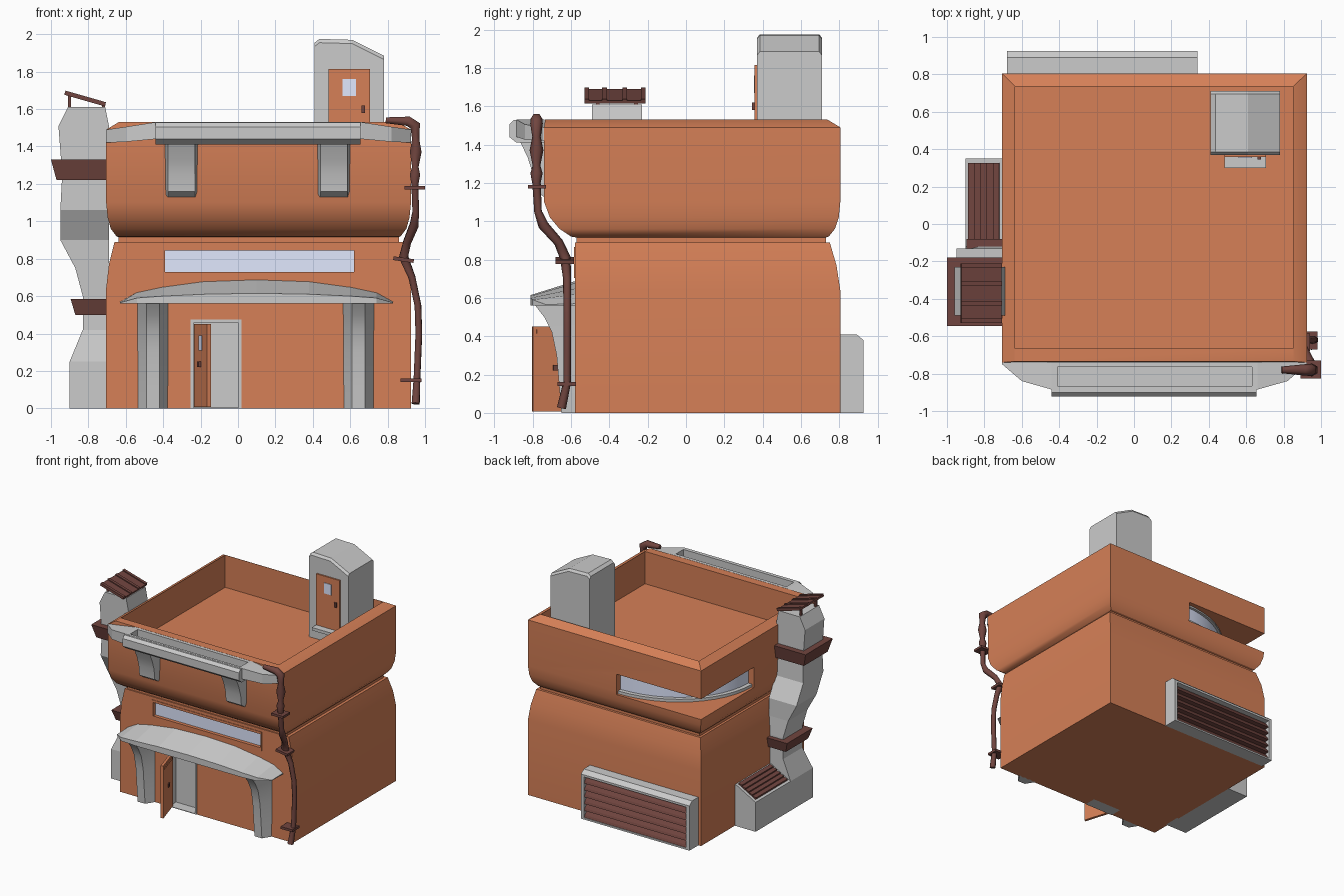
import bpy, bmesh, math
from mathutils import Matrix

if "Cube" in bpy.data.objects:
    bpy.data.objects.remove(bpy.data.objects["Cube"])

def material(name, rgb):
    m = bpy.data.materials.new(name)
    m.diffuse_color = (*rgb, 1)
    m.use_nodes = True
    m.node_tree.nodes["Principled BSDF"].inputs["Base Color"].default_value = m.diffuse_color
    return m

CLAY = material("clay", (.67, .215, .095))
RUST = material("rust", (.165, .06, .05))
GLASS = material("glass", (.75, .81, 1))

def finish(ob, mat, smooth=None):
    if mat:
        ob.data.materials.append(mat)
    if smooth:
        bpy.ops.object.select_all(action='DESELECT')
        ob.select_set(True)
        bpy.context.view_layer.objects.active = ob
        bpy.ops.object.shade_smooth_by_angle(angle=math.radians(smooth))
    return ob

def loft(name, rings, mat=None, smooth=None):
    """Closed skin through rings that all have the same number of points."""
    bm = bmesh.new()
    vs = [[bm.verts.new(p) for p in r] for r in rings]
    n = len(rings[0])
    for a, b in zip(vs, vs[1:]):
        for i in range(n):
            j = (i + 1) % n
            bm.faces.new((a[i], a[j], b[j], b[i]))
    bm.faces.new(vs[0][::-1])
    bm.faces.new(vs[-1])
    bmesh.ops.recalc_face_normals(bm, faces=bm.faces)
    me = bpy.data.meshes.new(name)
    bm.to_mesh(me)
    bm.free()
    ob = bpy.data.objects.new(name, me)
    bpy.context.collection.objects.link(ob)
    return finish(ob, mat, smooth)

def rect(x0, x1, y0, y1, z):
    return [(x0, y0, z), (x1, y0, z), (x1, y1, z), (x0, y1, z)]

def box(name, x, y, z, mat=None, rot=None):
    """Box from ranges; rot = (angle, axis) turns it about its centre."""
    ob = loft(name, [rect(*x, *y, z[0]), rect(*x, *y, z[1])], mat)
    if rot:
        c = Matrix.Translation((sum(x) / 2, sum(y) / 2, sum(z) / 2))
        ob.data.transform(c @ Matrix.Rotation(math.radians(rot[0]), 4, rot[1]) @ c.inverted())
    return ob

def cut(ob, *cutters):
    for c in cutters:
        m = ob.modifiers.new("cut", 'BOOLEAN')
        m.operation, m.solver, m.object = 'DIFFERENCE', 'EXACT', c
        c.hide_render = True
        c.hide_set(True)

# Main body: lower storey, groove, rounded upper storey, parapet and sunken roof
body = loft("building_body", [rect(*r) for r in (
    (-.705, .925, -.58, .805, 0), (-.705, .925, -.58, .805, .64), (-.69, .91, -.58, .785, .77),
    (-.66, .885, -.58, .75, .89), (-.64, .86, -.57, .73, .89), (-.64, .86, -.57, .73, .915),
    (-.65, .87, -.60, .745, .92), (-.68, .90, -.66, .777, .96), (-.697, .917, -.71, .797, 1.02),
    (-.705, .925, -.74, .805, 1.10), (-.705, .925, -.74, .805, 1.49), (-.638, .853, -.735, .738, 1.53),
    (-.636, .851, -.665, .736, 1.53), (-.636, .851, -.665, .736, 1.255))], CLAY, 30)
window_cutter = box("window_cutter", (-.39, .62), (-.7, -.545), (.73, .845))
door_cutter = box("door_cutter", (-.255, .02), (-.7, -.48), (-.1, .475))
corner_cutter = box("corner_window_cutter", (-.8, .09), (.09, .9), (1.075, 1.25))
cut(body, window_cutter, door_cutter, corner_cutter)

# Wide front window
cut(box("front_window_frame", (-.41, .63), (-.584, -.56), (.705, .865), CLAY), window_cutter)
box("front_window_glass", (-.39, .62), (-.555, -.54), (.73, .845), GLASS)

# Curved glass set in the back left corner
def pie(name, grow, z0, z1, mat):
    arc = [(.09, .09)] + [(.09 - (.74 + grow) * math.sin(t), .09 + (.66 + grow) * math.cos(t))
                          for t in [math.pi / 2 * i / 12 for i in range(13)]]
    return loft(name, [[(x, y, z) for x, y in arc] for z in (z0, z1)], mat, 30)
pie("corner_window_glass", 0, 1.076, 1.249, GLASS)
pie("corner_window_sill", .035, 1.076, 1.10, None)
pie("corner_window_head", .02, 1.235, 1.2495, None)

# Planter trim along the top of the front
trim = loft("planter_trim", [[(x, -.737, b), (x, y, b), (x, y, t), (x, -.737, t)] for x, y, b, t in (
    (-.705, -.75, 1.42, 1.49), (-.60, -.84, 1.425, 1.505), (-.44, -.885, 1.44, 1.53),
    (.66, -.885, 1.44, 1.53), (.82, -.84, 1.425, 1.505), (.925, -.75, 1.42, 1.49))])
cut(trim, box("planter_cutter", (-.41, .63), (-.865, -.765), (1.46, 1.6)))
loft("planter_lip", [[(x, y, z) for y, z in ((-.72, 1.41), (-.885, 1.41), (-.922, 1.44),
     (-.922, 1.505), (-.90, 1.528), (-.88, 1.528), (-.88, 1.44), (-.72, 1.44))] for x in (-.44, .655)])

# Corbels under the planter and columns at the door share one tapered shape
def pier(name, xs, wall, steps):
    loft(name, [[(xs[0], wall, z), (xs[1], y, z), (xs[2], y, z), (xs[3], wall, z)]
                for z, y in steps], None, 20)
for side, dx in (("left", 0), ("right", .815)):
    pier(side + "_corbel", [x + dx for x in (-.395, -.375, -.23, -.21)], -.70,
         ((1.13, -.745), (1.16, -.79), (1.25, -.80), (1.33, -.825), (1.415, -.865)))
for side, dx in (("left", 0), ("right", 1.10)):
    pier(side + "_column", [x + dx for x in (-.54, -.49, -.42, -.37)], -.57,
         ((0, -.65), (.12, -.66), (.3, -.675), (.42, -.70), (.5, -.74), (.565, -.79)))

# Arched canopy
loft("door_canopy", [[(x, -.57, .56), (x, y, .56), (x, y, f), (x, -.57, b)] for x, y, f, b in (
    (-.63, -.73, .565, .57), (-.54, -.80, .59, .62), (-.40, -.81, .60, .65), (-.18, -.81, .61, .68),
    (.10, -.81, .615, .69), (.38, -.81, .61, .68), (.60, -.81, .60, .65), (.74, -.80, .59, .62),
    (.83, -.73, .565, .57))])

# Front door recess and open leaf
surround = box("door_surround", (-.255, .02), (-.585, -.48), (0, .475))
cut(surround, box("doorway_cutter", (-.237, .003), (-.7, -.495), (.005, .457)))
hinge = Matrix.Translation((-.235, -.575, 0)) @ Matrix.Rotation(math.radians(-73), 4, 'Z')
for name, x, y, z, mat in (
        ("door_leaf", (0, .24), (0, .022), (.006, .452), CLAY),
        ("door_leaf_pane", (.09, .15), (-.004, .021), (.31, .39), GLASS),
        ("door_leaf_panel", (.02, .22), (.02, .026), (.415, .435), CLAY),
        ("door_leaf_handle", (.10, .13), (-.015, .03), (.22, .25), RUST)):
    box(name, x, y, z, mat).data.transform(hinge)

# Stair house on the roof, its roof edge eased at front and back
loft("stair_house", [[(x, y, z) for x, z in (
    (.41, 1.25), (.41, 1.955 - d), (.435, 1.975 - d), (.61, 1.97 - d), (.78, 1.885 - d), (.78, 1.25))]
    for y, d in ((.37, .02), (.385, 0), (.695, 0), (.71, .02))])
box("stair_door", (.485, .705), (.358, .38), (1.38, 1.815), CLAY)
box("stair_door_pane", (.56, .63), (.354, .37), (1.67, 1.76), GLASS)
box("stair_door_handle", (.66, .68), (.345, .36), (1.58, 1.62), RUST)
box("stair_step", (.485, .705), (.30, .38), (1.355, 1.38))

# Crooked duct on the left wall with collars
loft("duct", [rect(x, -.69, y0, y1, z) for x, y0, y1, z in (
    (-.90, -.42, -.12, 0), (-.90, -.42, -.12, .25), (-.83, -.38, -.12, .42), (-.83, -.38, -.12, .60),
    (-.87, -.39, -.13, .75), (-.95, -.40, -.13, .90), (-.95, -.49, -.22, 1.06),
    (-.94, -.49, -.23, 1.25), (-.96, -.49, -.23, 1.51))] + [rect(-.91, -.71, -.49, -.23, 1.61)])
loft("upper_collar", [rect(-.97, -.69, -.52, -.20, 1.22), rect(-1, -.69, -.545, -.18, 1.33)], RUST)
loft("lower_collar", [rect(-.87, -.69, -.40, -.10, .50), rect(-.895, -.69, -.425, -.08, .585)], RUST)

# Tilted plank roof over the duct
box("duct_roof", (-.93, -.705), (-.53, -.21), (1.645, 1.66), RUST, (16, 'Y'))
for i, y in enumerate((-.518, -.425, -.32, -.222)):
    box(f"duct_roof_rib_{i}", (-.93, -.705), (y - .012, y + .012), (1.645, 1.668), RUST, (16, 'Y'))
for i, (x, z) in enumerate(((-.90, 1.675), (-.72, 1.625))):
    for j, y in enumerate((-.46, -.26)):
        box(f"duct_roof_post_{i}{j}", (x - .008, x + .008), (y - .01, y + .01), (1.57, z), RUST)

# Intake box beside the duct, with a sloping grille
loft("intake_box", [[(x, y, z) for x, z in ((-.90, 0), (-.90, .25), (-.72, .35), (-.69, .35), (-.69, 0))]
                    for y in (-.13, .35)])
for i in range(5):
    x = -.868 + .033 * i
    z = .268 + .0183 * i
    box(f"intake_slat_{i}", (x - .017, x + .017), (-.10, .325), (z - .006, z + .012), RUST, (-14, 'Y'))

# Large vent on the back wall with overlapping louvres
vent = loft("back_vent_frame", [[(x, y, z) for y, z in ((.79, 0), (.925, 0), (.925, .38), (.89, .41), (.79, .41))]
                                for x in (-.68, .34)])
cut(vent, box("vent_cutter", (-.65, .315), (.86, 1), (.014, .362)))
teeth = [(.85, .014)]
for i in range(6):
    teeth += [(.918, .014 + .058 * i), (.91, .032 + .058 * i), (.88, .068 + .058 * i)]
teeth += [(.85, .362)]
loft("back_vent_louvres", [[(x, y, min(z, .362)) for y, z in teeth] for x in (-.65, .315)], RUST)

# Jointed drainpipe at the front right corner
path = ((.79, -.78, 1.54, .018), (.91, -.78, 1.535, .03), (.948, -.78, 1.51, .033),
        (.95, -.78, 1.44, .022), (.95, -.78, 1.37, .036), (.948, -.78, 1.29, .02),
        (.946, -.78, 1.25, .032), (.946, -.78, 1.20, .022), (.95, -.772, 1.05, .02),
        (.942, -.745, .98, .027), (.905, -.665, .89, .024), (.885, -.63, .81, .028),
        (.93, -.62, .70, .021), (.962, -.62, .55, .02), (.967, -.62, .40, .02),
        (.957, -.62, .16, .02), (.95, -.65, .025, .024))
cu = bpy.data.curves.new("drainpipe", 'CURVE')
cu.dimensions, cu.bevel_depth, cu.bevel_resolution, cu.use_fill_caps = '3D', 1, 1, True
sp = cu.splines.new('POLY')
sp.points.add(len(path) - 1)
for p, (x, y, z, r) in zip(sp.points, path):
    p.co, p.radius = (x, y, z, 1), r
pipe = bpy.data.objects.new("drainpipe", cu)
bpy.context.collection.objects.link(pipe)
bpy.ops.object.select_all(action='DESELECT')
pipe.select_set(True)
bpy.context.view_layer.objects.active = pipe
bpy.ops.object.convert(target='MESH')
finish(bpy.context.object, RUST)
for i, (x, y, z, a) in enumerate(((.945, -.78, 1.18, 0), (.885, -.635, .795, 8), (.925, -.625, .15, 0))):
    box(f"pipe_clamp_{i}", (x - .055, x + .055), (y - .045, y + .05), (z - .01, z + .01), RUST, (a, 'Y'))
